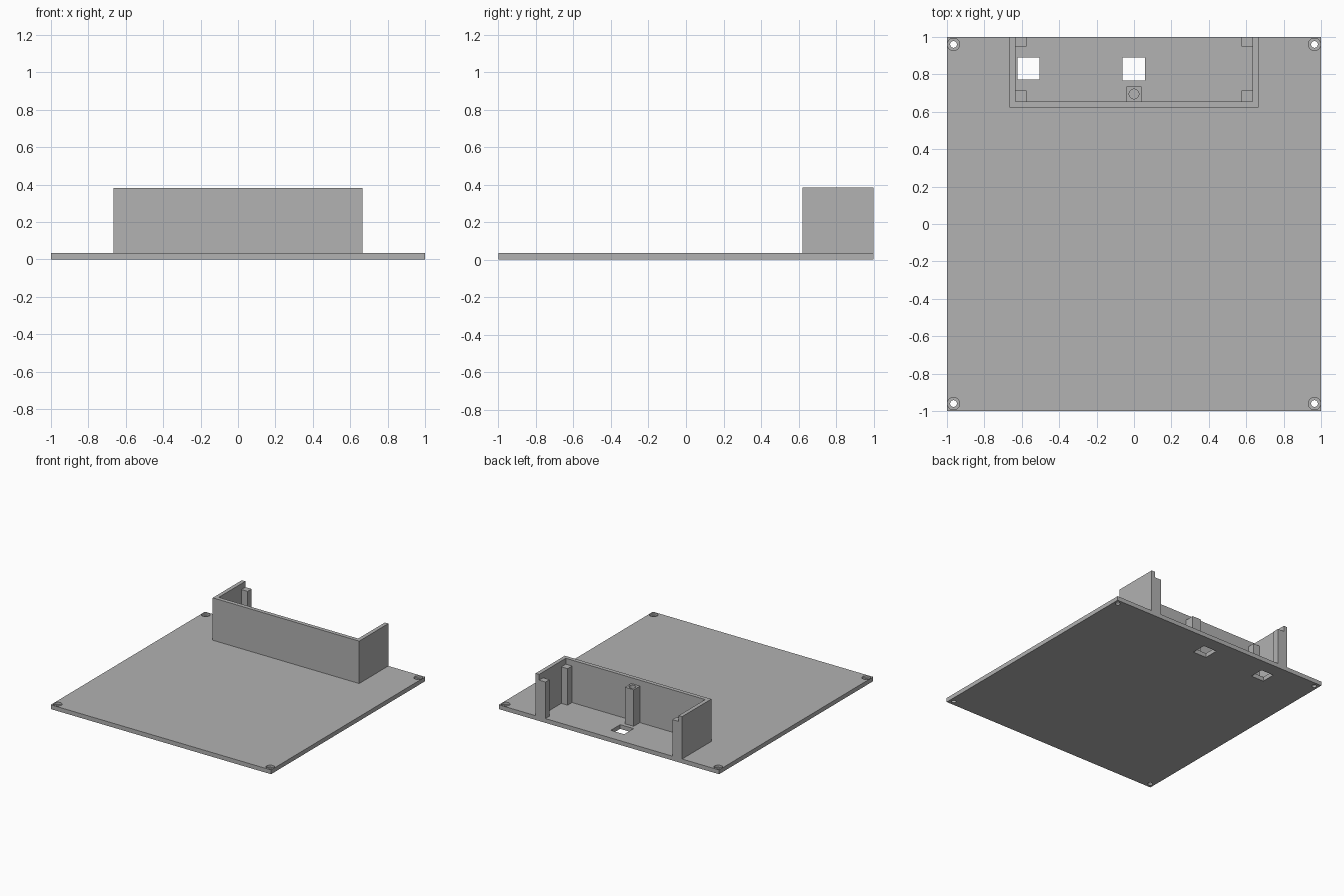
import bpy, bmesh

if "Cube" in bpy.data.objects:
    bpy.data.objects.remove(bpy.data.objects["Cube"])

GREY = bpy.data.materials.new("light grey")
GREY.diffuse_color = (0.445, 0.445, 0.445, 1)
GREY.use_nodes = True
GREY.node_tree.nodes["Principled BSDF"].inputs["Base Color"].default_value = GREY.diffuse_color

T = 0.035        # plate thickness
WALL_TOP = 0.383
POST_TOP = 0.335


def finish(name, bm):
    me = bpy.data.meshes.new(name)
    bmesh.ops.recalc_face_normals(bm, faces=bm.faces[:])
    bm.to_mesh(me)
    bm.free()
    me.materials.append(GREY)
    ob = bpy.data.objects.new(name, me)
    bpy.context.collection.objects.link(ob)
    return ob


def prism(name, outline, z0, z1):
    """Extrude a flat outline from z0 to z1."""
    bm = bmesh.new()
    face = bm.faces.new([bm.verts.new((x, y, z0)) for x, y in outline])
    up = bmesh.ops.extrude_face_region(bm, geom=[face])["geom"]
    verts = [v for v in up if isinstance(v, bmesh.types.BMVert)]
    bmesh.ops.translate(bm, verts=verts, vec=(0, 0, z1 - z0))
    return finish(name, bm)


def box(name, x0, x1, y0, y1, z0, z1):
    return prism(name, [(x0, y0), (x1, y0), (x1, y1), (x0, y1)], z0, z1)


def cylinder(name, x, y, r, z0, z1):
    bm = bmesh.new()
    bmesh.ops.create_cone(bm, cap_ends=True, segments=32, radius1=r, radius2=r, depth=z1 - z0)
    bmesh.ops.translate(bm, verts=bm.verts[:], vec=(x, y, (z0 + z1) / 2))
    return finish(name, bm)


def cut(target, cutter):
    mod = target.modifiers.new("cut", 'BOOLEAN')
    mod.operation = 'DIFFERENCE'
    mod.solver = 'EXACT'
    mod.object = cutter
    bpy.context.view_layer.objects.active = target
    bpy.ops.object.modifier_apply(modifier=mod.name)
    bpy.data.objects.remove(cutter)


# Base plate with counterbored corner holes and two square openings
plate = box("base_plate", -1, 1, -1, 1, 0, T)
for sx in (-1, 1):
    for sy in (-1, 1):
        x, y = sx * 0.965, sy * 0.96
        cut(plate, cylinder("screw_hole", x, y, 0.018, -0.1, 0.1))
        cut(plate, cylinder("counterbore", x, y, 0.033, T / 2, 0.1))
cut(plate, box("side_opening", -0.622, -0.506, 0.772, 0.889, -0.1, 0.1))
cut(plate, box("middle_opening", -0.062, 0.06, 0.768, 0.89, -0.1, 0.1))

# U-shaped enclosure wall, open at the back
XO, XI, YO, YI = 0.665, 0.633, 0.622, 0.655
prism("enclosure_wall",
      [(-XO, 1), (-XO, YO), (XO, YO), (XO, 1), (XI, 1), (XI, YI), (-XI, YI), (-XI, 1)],
      T, WALL_TOP)

# Square posts in the enclosure corners
for side, sx in (("left", -1), ("right", 1)):
    xs = sorted((sx * XI, sx * 0.576))
    box(side + "_front_post", *xs, YI, 0.713, T, POST_TOP)
    box(side + "_back_post", *xs, 0.948, 1, T, POST_TOP)

# Middle post with a blind screw hole
post = box("middle_post", -0.04, 0.04, YI, 0.735, T, POST_TOP)
cut(post, cylinder("post_hole", 0, 0.695, 0.026, POST_TOP - 0.15, POST_TOP + 0.1))
